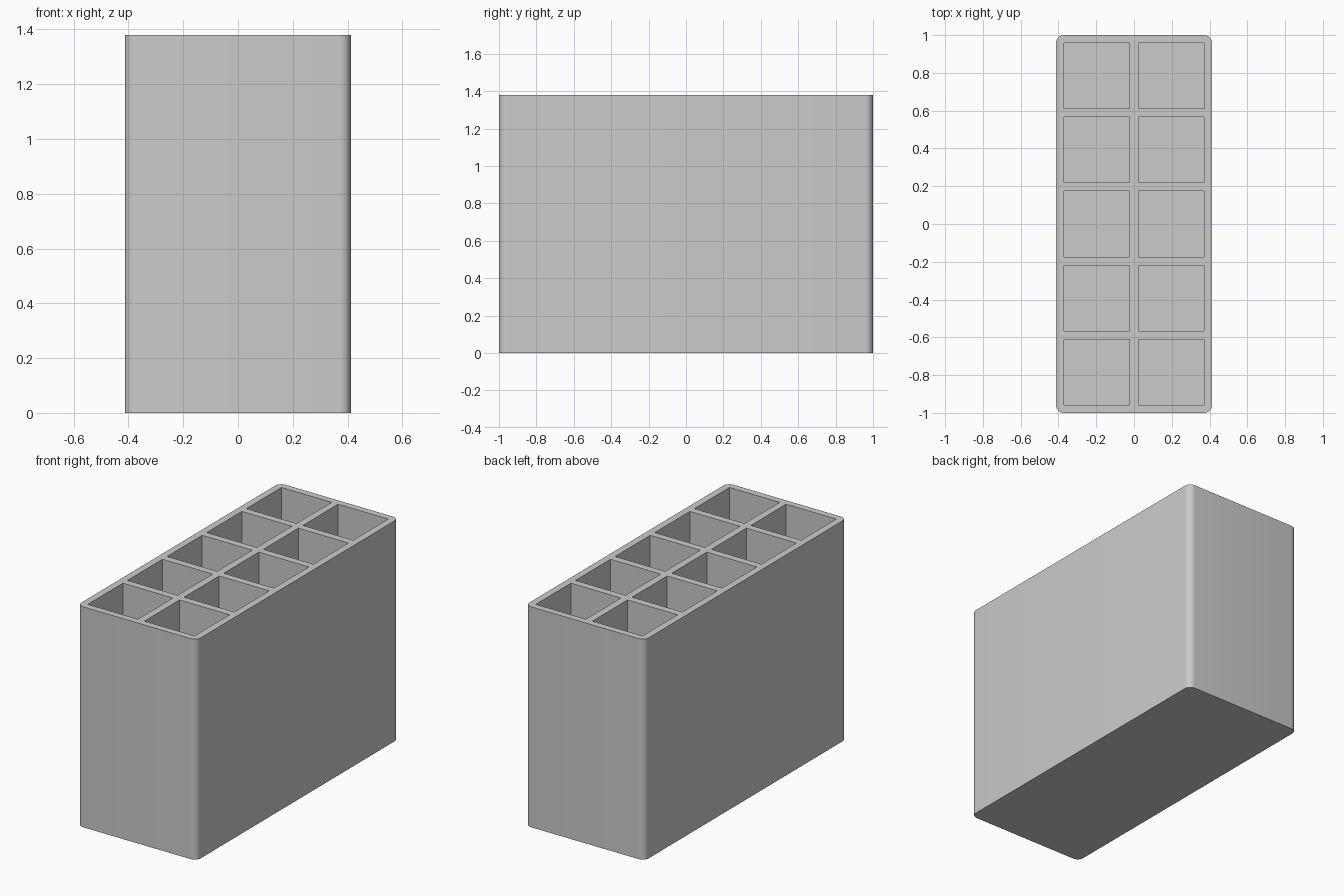
import bpy, bmesh, math
from mathutils import Matrix

if "Cube" in bpy.data.objects:
    bpy.data.objects.remove(bpy.data.objects["Cube"])

HALF_X, HALF_Y, HEIGHT = 0.413, 1.0, 1.38
RADIUS, FLOOR = 0.042, 0.042
CELL, PITCH = 0.347, 0.392


def finish(bm, name):
    bmesh.ops.recalc_face_normals(bm, faces=bm.faces)
    mesh = bpy.data.meshes.new(name)
    bm.to_mesh(mesh)
    bm.free()
    obj = bpy.data.objects.new(name, mesh)
    bpy.context.collection.objects.link(obj)
    return obj


def add_box(bm, x, y, z0, z1, sx, sy):
    m = Matrix.Translation((x, y, (z0 + z1) / 2)) @ Matrix.Diagonal((sx, sy, z1 - z0, 1))
    return bmesh.ops.create_cube(bm, size=1, matrix=m)["verts"]


# Outer block with rounded upright corners
bm = bmesh.new()
add_box(bm, 0, 0, 0, HEIGHT, 2 * HALF_X, 2 * HALF_Y)
uprights = [e for e in bm.edges if abs(e.verts[0].co.z - e.verts[1].co.z) > 0.1]
bmesh.ops.bevel(bm, geom=uprights, offset=RADIUS, segments=8, profile=0.5, affect='EDGES')
holder = finish(bm, "compartment_box")

# Two by five square compartments, open at the top
bm = bmesh.new()
for col in (-0.5, 0.5):
    for row in range(-2, 3):
        add_box(bm, col * PITCH, row * PITCH, FLOOR, HEIGHT + 0.1, CELL, CELL)
cutter = finish(bm, "compartment_cutter")
cutter.hide_render = True

cut = holder.modifiers.new("compartments", 'BOOLEAN')
cut.operation, cut.solver, cut.object = 'DIFFERENCE', 'EXACT', cutter

bpy.context.view_layer.objects.active = holder
holder.select_set(True)
bpy.ops.object.modifier_apply(modifier=cut.name)
bpy.data.objects.remove(cutter)

# Plain grey, smooth only around the rounded corners
grey = bpy.data.materials.new("grey")
grey.diffuse_color = (0.6, 0.6, 0.6, 1)
grey.use_nodes = True
grey.node_tree.nodes["Principled BSDF"].inputs["Base Color"].default_value = grey.diffuse_color
holder.data.materials.clear()
holder.data.materials.append(grey)
bpy.ops.object.shade_smooth_by_angle(angle=math.radians(30))
